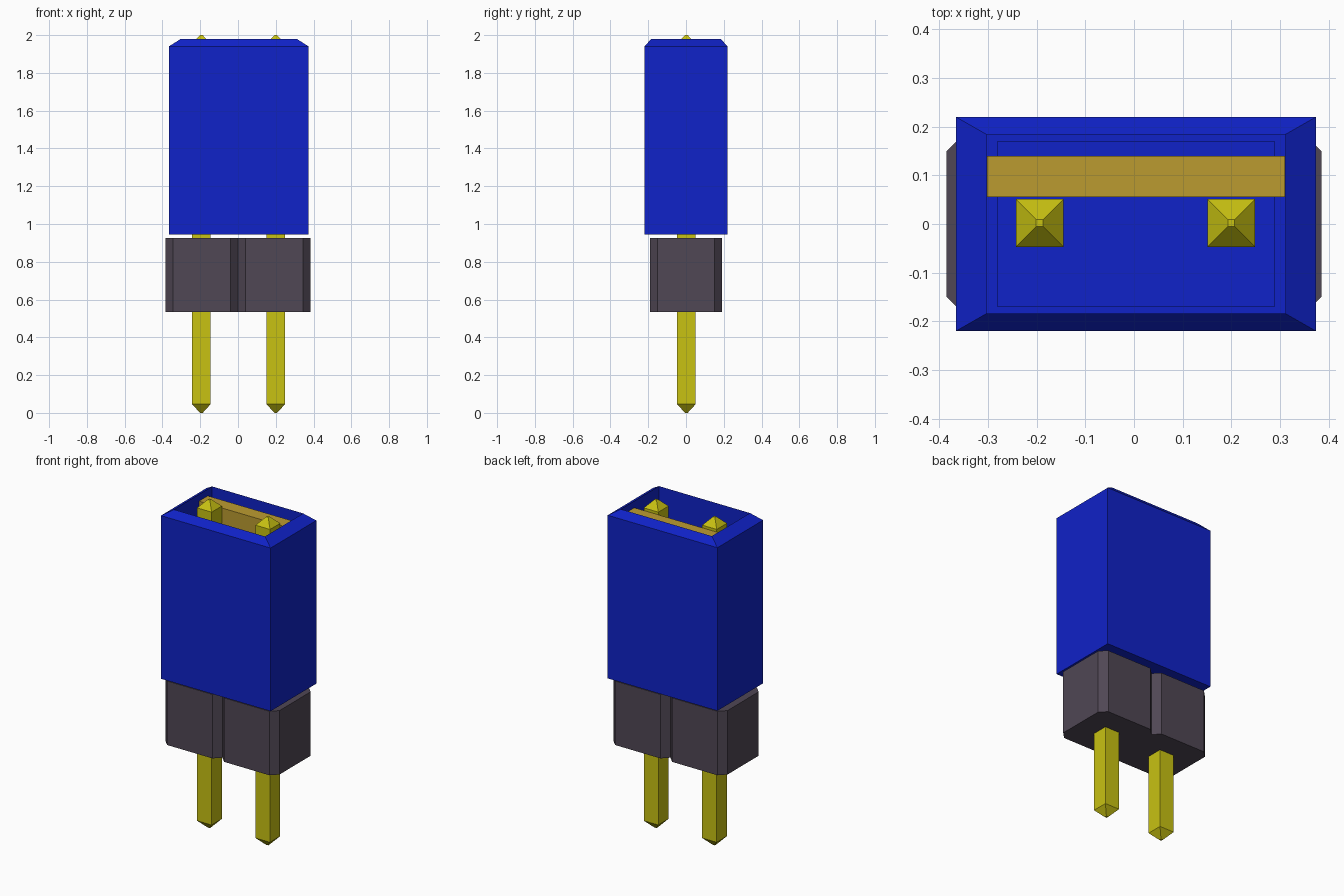
import bpy
import bmesh

if "Cube" in bpy.data.objects:
    bpy.data.objects.remove(bpy.data.objects["Cube"], do_unlink=True)


def material(name, rgb):
    mat = bpy.data.materials.new(name)
    mat.use_nodes = True
    mat.diffuse_color = (*rgb, 1)
    mat.node_tree.nodes["Principled BSDF"].inputs["Base Color"].default_value = (*rgb, 1)
    return mat


blue = material("blue plastic", (0.005, 0.016, 0.58))
grey = material("dark grey plastic", (0.08, 0.063, 0.089))
yellow = material("yellow metal", (0.58, 0.54, 0.006))
gold = material("dull gold metal", (0.50, 0.33, 0.03))


def outline(hx, hy, cut=0.0):
    """Counter-clockwise rectangle, optionally with cut corners."""
    if not cut:
        return [(-hx, -hy), (hx, -hy), (hx, hy), (-hx, hy)]
    return [(-hx + cut, -hy), (hx - cut, -hy), (hx, -hy + cut), (hx, hy - cut),
            (hx - cut, hy), (-hx + cut, hy), (-hx, hy - cut), (-hx, -hy + cut)]


def loft(name, sections, mat, x=0.0, y=0.0, cut=0.0):
    """Skin a stack of (half width, half depth, height) sections and cap both ends."""
    bm = bmesh.new()
    rings = [[bm.verts.new((px, py, z)) for px, py in outline(hx, hy, cut)]
             for hx, hy, z in sections]
    for low, high in zip(rings, rings[1:]):
        n = len(low)
        for i in range(n):
            j = (i + 1) % n
            bm.faces.new((low[i], low[j], high[j], high[i]))
    bm.faces.new(rings[0][::-1])
    bm.faces.new(rings[-1])
    mesh = bpy.data.meshes.new(name)
    bm.to_mesh(mesh)
    bm.free()
    mesh.materials.append(mat)
    obj = bpy.data.objects.new(name, mesh)
    obj.location = (x, y, 0)
    bpy.context.collection.objects.link(obj)
    return obj


# Blue cap: chamfered rim, deep pocket and a stepped floor
loft("cap_shell", [(0.37, 0.22, 0.945), (0.37, 0.22, 1.94), (0.307, 0.184, 1.98),
                   (0.307, 0.184, 1.10), (0.285, 0.17, 1.10), (0.285, 0.17, 1.06)],
     blue, x=0.004)

# Contact plate behind the pins
loft("contact_plate", [(0.306, 0.0425, 1.08), (0.306, 0.0425, 1.94)], gold, x=0.004, y=0.0975)

# One base block and one pointed pin on each side
for side, sx in (("right", -1), ("left", 1)):
    loft(side + "_base_block", [(0.1925, 0.19, 0.535), (0.1925, 0.19, 0.925)],
         grey, x=sx * 0.1925, cut=0.04)
    loft(side + "_pin", [(0.007, 0.007, 0), (0.049, 0.049, 0.046),
                         (0.049, 0.049, 1.954), (0.007, 0.007, 2)],
         yellow, x=sx * 0.197 + 0.003, y=0.002)
